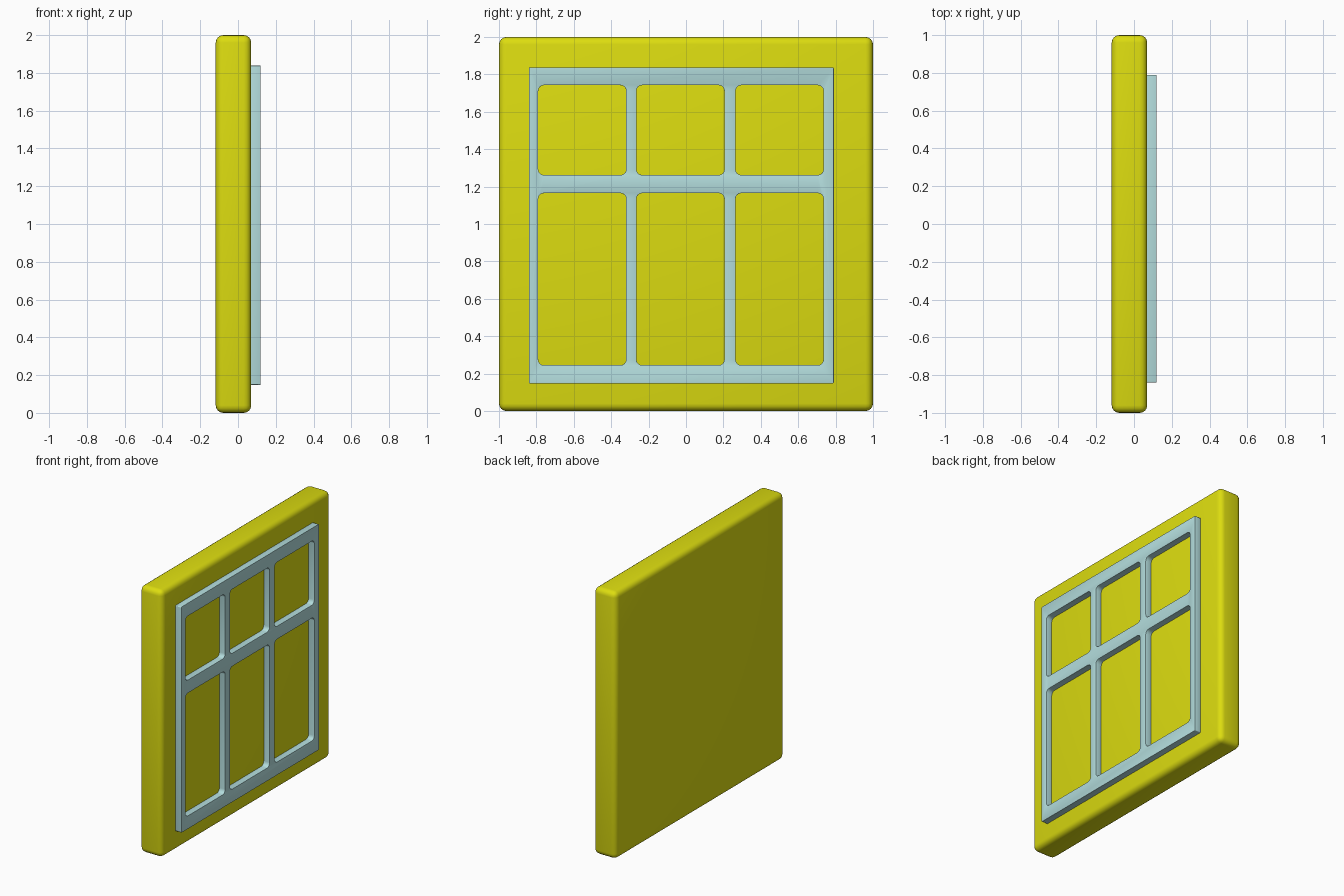
import bpy
from math import cos, sin, pi, radians
from mathutils import Matrix

old = bpy.data.objects.get("Cube")
if old:
    bpy.data.objects.remove(old, do_unlink=True)


def material(name, rgb):
    mat = bpy.data.materials.new(name)
    mat.use_nodes = True
    color = (*rgb, 1)
    mat.diffuse_color = color
    mat.node_tree.nodes["Principled BSDF"].inputs["Base Color"].default_value = color
    return mat


def soften(obj, width, segments):
    """Round the sharp edges and shade the result smoothly."""
    bevel = obj.modifiers.new("rounded_edges", "BEVEL")
    bevel.width = width
    bevel.segments = segments
    bevel.limit_method = "ANGLE"
    bevel.angle_limit = radians(50)
    bpy.ops.object.select_all(action="DESELECT")
    obj.select_set(True)
    bpy.context.view_layer.objects.active = obj
    bpy.ops.object.modifier_apply(modifier=bevel.name)
    bpy.ops.object.shade_smooth_by_angle(angle=radians(35))


def rounded_rect(y0, y1, z0, z1, r, steps=4):
    """Outline of a rectangle with rounded corners."""
    centres = [(y1 - r, z1 - r), (y0 + r, z1 - r), (y0 + r, z0 + r), (y1 - r, z0 + r)]
    return [(cy + r * cos((i + k / steps) * pi / 2), cz + r * sin((i + k / steps) * pi / 2))
            for i, (cy, cz) in enumerate(centres) for k in range(steps + 1)]


yellow = material("yellow", (0.72, 0.72, 0.005))
pale_blue = material("pale_blue", (0.45, 0.72, 0.72))

# Wall panel
PANEL_BACK, PANEL_FACE, FRAME_FACE = -0.118, 0.07, 0.118
bpy.ops.mesh.primitive_cube_add(size=1, location=((PANEL_BACK + PANEL_FACE) / 2, 0, 1))
panel = bpy.context.object
panel.name = "wall_panel"
panel.scale = (PANEL_FACE - PANEL_BACK, 2, 2)
bpy.ops.object.transform_apply(location=True, rotation=True, scale=True)
panel.data.materials.append(yellow)
soften(panel, 0.04, 4)

# Window frame: filled outline with six openings
columns = [(-0.79, -0.32), (-0.265, 0.205), (0.265, 0.735)]
rows = [(0.245, 1.165), (1.262, 1.742)]
outlines = [rounded_rect(-0.84, 0.79, 0.148, 1.838, 0.006)]
outlines += [rounded_rect(*col, *row, 0.03) for col in columns for row in rows]

curve = bpy.data.curves.new("window_frame", "CURVE")
curve.dimensions = "2D"
curve.fill_mode = "BOTH"
curve.extrude = (FRAME_FACE - PANEL_FACE) / 2 + 0.005
for outline in outlines:
    spline = curve.splines.new("POLY")
    spline.points.add(len(outline) - 1)
    for point, (y, z) in zip(spline.points, outline):
        point.co = (y, z, 0, 1)
    spline.use_cyclic_u = True
frame = bpy.data.objects.new("window_frame", curve)
bpy.context.collection.objects.link(frame)

# Stand the outline upright against the panel face
frame.matrix_world = (Matrix.Translation((FRAME_FACE - curve.extrude, 0, 0))
                      @ Matrix(((0, 0, 1, 0), (1, 0, 0, 0), (0, 1, 0, 0), (0, 0, 0, 1))))
bpy.ops.object.select_all(action="DESELECT")
frame.select_set(True)
bpy.context.view_layer.objects.active = frame
bpy.ops.object.convert(target="MESH")
frame = bpy.context.object
frame.data.materials.clear()
frame.data.materials.append(pale_blue)
bpy.ops.object.mode_set(mode="EDIT")
bpy.ops.mesh.select_all(action="SELECT")
bpy.ops.mesh.remove_doubles(threshold=0.0001)
bpy.ops.mesh.normals_make_consistent(inside=False)
bpy.ops.object.mode_set(mode="OBJECT")
soften(frame, 0.005, 2)
